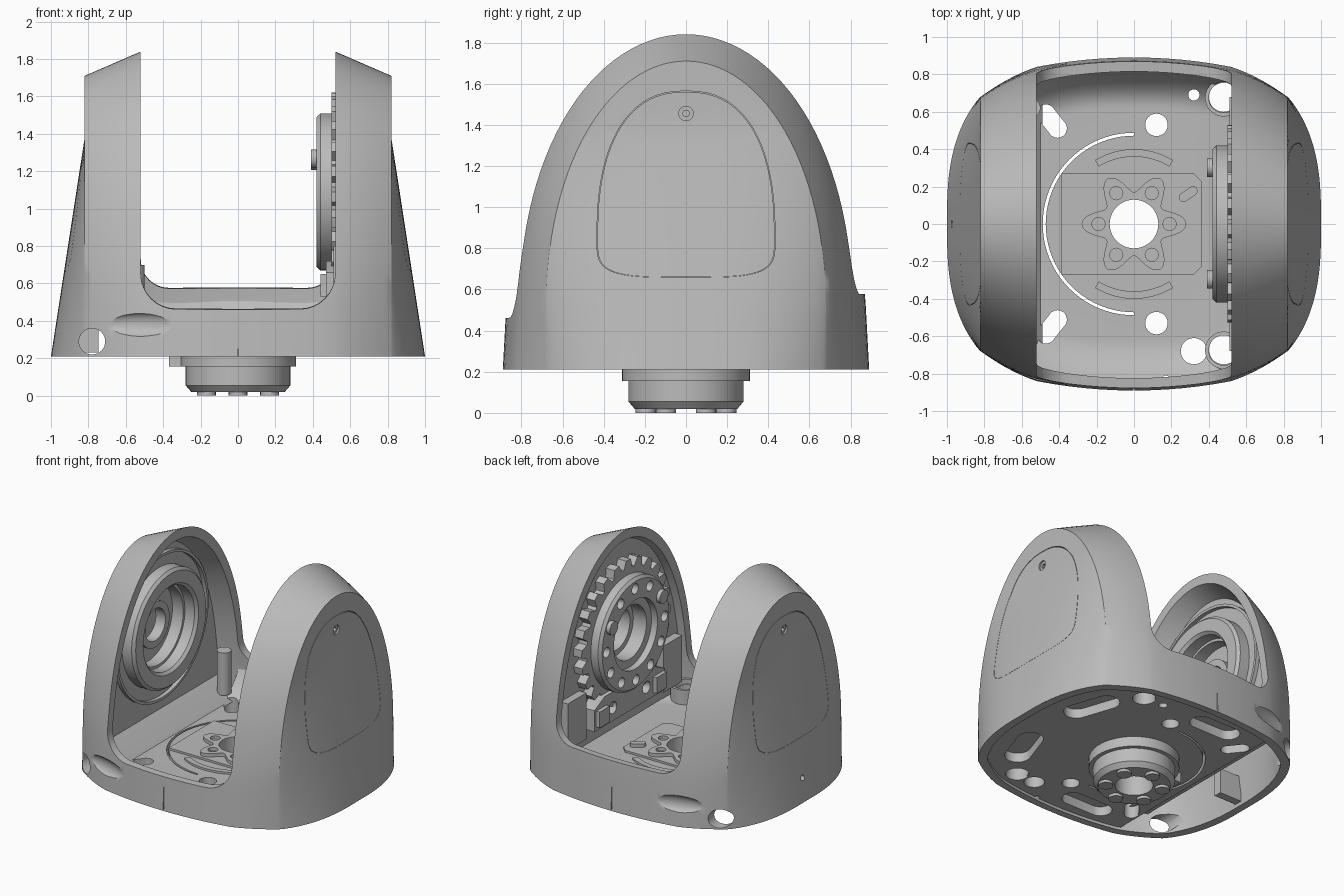
import bpy, bmesh, math
from mathutils import Matrix

if "Cube" in bpy.data.objects:
    bpy.data.objects.remove(bpy.data.objects["Cube"])

grey = bpy.data.materials.new("satin grey")
grey.use_nodes = True
grey.diffuse_color = (0.5, 0.5, 0.5, 1)
grey.node_tree.nodes["Principled BSDF"].inputs["Base Color"].default_value = (0.5, 0.5, 0.5, 1)

N = 2.85                        # squareness of the body plan
BASE, AXLE = 0.21, 1.09         # rim height, height of the tilt axis
INNER, OUTER = 0.52, 0.82       # inner and outer planes of the arms
DRAFT = 0.154                   # lean of the outer sides


# ---------- helpers ----------
def skin(name, loops, wrap=False):
    """Join successive vertex loops into a closed solid."""
    bm = bmesh.new()
    rows = [[bm.verts.new(p) for p in loop] for loop in loops]
    for a, b in zip(rows, rows[1:] + (rows[:1] if wrap else [])):
        for i in range(len(a)):
            j = (i + 1) % len(a)
            bm.faces.new((a[i], a[j], b[j], b[i]))
    if not wrap:
        bm.faces.new(rows[0])
        bm.faces.new(rows[-1])
    bmesh.ops.recalc_face_normals(bm, faces=bm.faces)
    mesh = bpy.data.meshes.new(name)
    bm.to_mesh(mesh)
    bm.free()
    mesh.materials.append(grey)
    obj = bpy.data.objects.new(name, mesh)
    bpy.context.collection.objects.link(obj)
    return obj


def place(u, v, w, axis):
    return {"x": (w, u, v), "y": (u, w, v), "z": (u, v, w)}[axis]


def prism(name, outline, lo, hi, axis="z"):
    return skin(name, [[place(u, v, w, axis) for u, v in outline] for w in (lo, hi)])


def circle(u, v, r, seg=40):
    return [(u + r * math.cos(math.tau * i / seg), v + r * math.sin(math.tau * i / seg)) for i in range(seg)]


def capsule(u, v, r, half, turn):
    pts = []
    for i in range(32):
        t = math.tau * (i + 0.5) / 32
        x, y = r * math.cos(t) + math.copysign(half, math.cos(t)), r * math.sin(t)
        pts.append((u + x * math.cos(turn) - y * math.sin(turn), v + x * math.sin(turn) + y * math.cos(turn)))
    return pts


def rect(u0, u1, v0, v1):
    return [(u0, v0), (u1, v0), (u1, v1), (u0, v1)]


def lathe(name, u, v, profile, axis="z"):
    """Ring from a closed (radius, height) profile."""
    return skin(name, [[place(a, b, w, axis) for a, b in circle(u, v, r, 64)] for r, w in profile], True)


def tube(name, u, v, r0, r1, lo, hi, axis="z"):
    return lathe(name, u, v, [(r0, lo), (r1, lo), (r1, hi), (r0, hi)], axis)


def cut(obj, cutter, mode="DIFFERENCE"):
    mod = obj.modifiers.new("cut", "BOOLEAN")
    mod.object, mod.operation, mod.solver = cutter, mode, "EXACT"
    deps = bpy.context.evaluated_depsgraph_get()
    mesh = bpy.data.meshes.new_from_object(obj.evaluated_get(deps))
    obj.modifiers.clear()
    obj.data = mesh
    bpy.data.objects.remove(cutter)


# ---------- body form: arch sections strung along x ----------
def half_width(x, z):
    f = min(max((x - INNER) / (OUTER - INNER), 0), 1)
    t = min(max((z - 0.5) / (1.34 - 0.13 * f), 0), 1)
    y = 0.81 - 0.07 * f - 0.06 * f * f + 0.03 * (1 - f) * max(0, (0.8 - z) / 0.59)
    y *= max(0, 1 - t ** 2.1) ** 0.5
    if x < INNER:
        y *= 1 + 0.06 * (1 - (x / INNER) ** 2)
    if x > OUTER:
        u = (x - OUTER) / max(1e-6, 1 - DRAFT * (z - BASE) - OUTER)
        y *= max(0, 1 - min(1, u) ** 1.1) ** (1 / N)
    return y


def section(x, inset):
    ax = abs(x)
    if ax > OUTER:
        top = BASE + (1 - ax) / DRAFT
    else:
        top = 1.84 - 0.13 * max(0, (ax - INNER) / (OUTER - INNER))
    narrow = 1 - inset / max(0.2, half_width(ax, BASE))
    side = []
    for k in range(33):
        z = BASE + (top - BASE) * math.sin(math.pi / 2 * k / 32)
        side.append((x * (1 - inset), 0 if k == 32 else narrow * half_width(ax, z), z - inset * 1.2))
    return side + [(px, -py, pz) for px, py, pz in side[-2::-1]]


xs = [INNER * k / 6 for k in range(6)] + [INNER + (OUTER - INNER) * k / 8 for k in range(9)]
xs += [0.8205 + 0.178 * math.sin(math.pi / 2 * k / 26) for k in range(27)]
xs = [-x for x in xs[:0:-1]] + xs


def hull(name, inset):
    return skin(name, [section(x, inset) for x in xs])


# ---------- yoke shell ----------
shell = hull("yoke_shell", 0)
cut(shell, hull("cavity", 0.05))


def slot_loop(y, floor, r):
    arc = [(INNER - r + r * math.sin(k * math.pi / 16), floor + r - r * math.cos(k * math.pi / 16)) for k in range(9)]
    right = arc + [(INNER, 2.2)]
    return [(x, y, z) for x, z in right] + [(-x, y, z) for x, z in reversed(right)]


cut(shell, skin("slot", [slot_loop(-1, 0.453, 0.19), slot_loop(1, 0.587, 0.15)]))


def panel(scale, x):
    loop = []
    for i in range(72):
        c, s = math.cos(math.tau * i / 72), math.sin(math.tau * i / 72)
        n, h = (2.4, 0.71) if s > 0 else (4, 0.19)
        loop.append((x, scale * 0.43 * math.copysign(abs(c) ** (2 / n), c),
                     0.85 + scale * h * math.copysign(abs(s) ** (2 / n), s)))
    return loop


for s in (-1, 1):
    # side cover seam, screw recess and hex socket
    cut(shell, skin("seam", [panel(1, s * 0.7), panel(1.006, s * 0.7), panel(1.006, s * 1.1), panel(1, s * 1.1)], True))
    cut(shell, prism("recess", circle(0, 1.455, 0.035), s * 0.808, s * 0.9, "x"))
    cut(shell, prism("socket", circle(0, 1.455, 0.018, 6), s * 0.79, s * 0.9, "x"))
    # centre seams, cable holes and scooped bolt channels on front and back
    cut(shell, prism("centre_seam", rect(-0.003, 0.003, 0.2, 0.46), s * 0.88, s * 0.95, "y"))
    cut(shell, prism("cable_hole", circle(-0.78, 0.29, 0.07), s * 0.5, s * 0.95, "y"))
    scoop = skin("scoop", [[(0.24 * math.cos(q), s * 0.045 * math.sin(q) * math.cos(p), 0.065 * math.sin(q) * math.sin(p))
                            for p in [math.tau * k / 24 for k in range(24)]]
                           for q in [0.05 + (math.pi - 0.1) * j / 24 for j in range(25)]])
    scoop.data.transform(Matrix.Translation((-0.51, s * 0.848, 0.38)) @ Matrix.Rotation(s * 0.3, 4, "Z"))
    cut(shell, scoop)
cut(shell, prism("side_pin_hole", circle(0, 0.38, 0.02), -1.1, -0.9, "x"))


# ---------- base floor, dished up to the walls and higher at the back ----------
def plan(inset, z, lift):
    loop = []
    for i in range(120):
        c, s = math.cos(math.tau * i / 120), math.sin(math.tau * i / 120)
        y = (0.885 - inset) * math.copysign(abs(s) ** (2 / N), s)
        loop.append(((0.986 - inset) * math.copysign(abs(c) ** (2 / N), c), y, z + lift * (0.1 + 0.06 * (1 + y / 0.885))))
    return loop


levels = [(0.03, 0.23, 0), (0.03, 0.33, 1)]
levels += [(0.045 + 0.22 * k / 10, 0.33, (1 - k / 10) ** 2.2) for k in range(11)]
floor = skin("base_floor", [plan(*level) for level in levels])
cut(floor, prism("arm_well", rect(-1.2, -0.53, -1.2, 1.2), 0.1, 0.8))
cut(floor, prism("bore", circle(0, 0, 0.13), 0.1, 0.5))
arc = [math.pi / 2 + math.pi * k / 40 for k in range(41)]
cut(floor, prism("gap", [(0.488 * math.cos(t), 0.488 * math.sin(t)) for t in arc]
                 + [(0.472 * math.cos(t), 0.472 * math.sin(t)) for t in reversed(arc)], 0.1, 0.6))
holes = [(0.12, 0.53, 0.06), (0.12, -0.53, 0.06), (0.32, -0.68, 0.07), (0.48, 0.68, 0.08),
         (0.48, -0.67, 0.08), (0.32, 0.69, 0.03), (0.17, -0.83, 0.02)]
for x, y, r in holes:
    cut(floor, prism("hole", circle(x, y, r), 0.1, 0.6))
for s in (-1, 1):
    cut(floor, prism("oval_hole", capsule(-0.44, s * 0.55, 0.05, 0.05, -s * 0.9), 0.1, 0.6))
    cut(floor, prism("under_pocket", capsule(0.68, s * 0.36, 0.09, 0.12, s * 1.9), 0.1, 0.3))
    cut(floor, prism("under_pocket", capsule(-0.15, s * 0.68, 0.08, 0.12, 0), 0.1, 0.3))
    # curved ribs on the floor
    rib = [math.pi / 2 + 0.55 * (k / 10 - 1) for k in range(21)]
    prism("floor_rib", [(0.4 * math.cos(t), s * 0.4 * math.sin(t)) for t in rib]
          + [(0.36 * math.cos(t), s * 0.36 * math.sin(t)) for t in reversed(rib)], 0.32, 0.345)
# sloping sheet that closes the floor against the right arm, and a rib below it
prism("well_cover", [(-0.49, 0.32), (-0.53, 0.32), (-0.70, 0.44), (-0.70, 0.49), (-0.53, 0.36)], -0.72, 0.72, "y")
prism("well_rib", rect(-0.93, -0.745, -0.03, 0.03), 0.23, 0.42)

# ---------- hub plate, lobed flange and underside hub ----------
plate = prism("hub_plate", [(-0.39, -0.27), (0.32, -0.27), (0.36, -0.23), (0.36, 0.23), (0.32, 0.27), (-0.39, 0.27)], 0.3, 0.345)
petals = []
for i in range(120):
    t = math.tau * i / 120
    r = 0.225 + 0.055 * math.cos(6 * t)
    petals.append((r * math.cos(t), r * math.sin(t)))
flange = prism("lobed_flange", petals, 0.32, 0.37)
for part in (plate, flange):
    cut(part, prism("bore", circle(0, 0, 0.13), 0.1, 0.5))
for k in range(6):
    t = k * math.pi / 3
    cut(flange, prism("bolt_hole", circle(0.19 * math.cos(t), 0.19 * math.sin(t), 0.035, 20), 0.335, 0.5))
    t += math.pi / 6
    prism("hub_bolt", circle(0.195 * math.cos(t), 0.195 * math.sin(t), 0.05, 20), 0, 0.04)
prism("sensor_block", capsule(0.29, 0.16, 0.025, 0.03, 0.6), 0.34, 0.37)
tube("hub_collar", 0, 0, 0.13, 0.31, 0.155, 0.32)
prism("hub_key", rect(-0.37, -0.25, -0.06, 0.06), 0.155, 0.24)
lathe("lower_hub", 0, 0, [(0.13, 0.02), (0.25, 0.02), (0.28, 0.055), (0.28, 0.16), (0.13, 0.16)])

# ---------- arm partitions ----------
for s, x0, x1 in ((-1, -0.70, -0.66), (1, 0.57, 0.62)):
    web = hull("arm_partition", 0.03)
    cut(web, prism("slab", rect(-1, 1, 0.36, 2), x0, x1, "x"), "INTERSECT")
    cut(web, prism("opening", circle(0, AXLE, 0.3, 64), 0.4 * s, s, "x"))

# ---------- idle bearing in the right arm ----------
lathe("idle_bearing", 0, AXLE, [(0.31, -0.68), (0.44, -0.68), (0.44, -0.58), (0.42, -0.56), (0.33, -0.56), (0.31, -0.58)], "x")
tube("bearing_seat", 0, AXLE, 0.53, 0.55, -0.67, -0.63, "x")
tube("bearing_cup", 0, AXLE, 0.29, 0.32, -0.77, -0.66, "x")
tube("cup_back", 0, AXLE, 0.12, 0.31, -0.77, -0.75, "x")
tube("cup_boss", 0, AXLE, 0.12, 0.17, -0.76, -0.69, "x")
prism("guide_post", circle(-0.55, 0.62, 0.05), 0.38, 0.7)

# ---------- drive unit in the left arm ----------
teeth = []
for i in range(120):
    t, r = math.tau * i / 120, 0.53 if i % 5 < 3 else 0.47
    teeth.append((r * math.cos(t), AXLE + r * math.sin(t)))
gear = prism("toothed_plate", teeth, 0.50, 0.59, "x")
cut(gear, prism("gear_bore", circle(0, AXLE, 0.2, 64), 0.3, 0.9, "x"))
drive = lathe("drive_ring", 0, AXLE, [(0.26, 0.42), (0.40, 0.42), (0.42, 0.44), (0.42, 0.52), (0.2, 0.52), (0.2, 0.47), (0.26, 0.47)], "x")
tube("drive_drum", 0, AXLE, 0.16, 0.30, 0.58, 0.76, "x")
prism("drive_back", circle(0, AXLE, 0.28), 0.74, 0.77, "x")
for k in range(12):
    t = math.tau * (k + 0.97) / 12
    y, z = 0.345 * math.cos(t), AXLE + 0.345 * math.sin(t)
    if k in (0, 4):
        prism("drive_bolt", circle(y, z, 0.05, 24), 0.39, 0.43, "x")
    else:
        cut(drive, prism("drive_hole", circle(y, z, 0.038, 20), 0.3, 0.5, "x"))

# mounting bracket under the drive unit
bracket = prism("drive_bracket", [(-0.42, 0.5), (0.42, 0.5), (0.42, 0.66), (0.3, 0.72), (-0.3, 0.72), (-0.42, 0.66)], 0.47, 0.59, "x")
for s in (-1, 1):
    cut(bracket, prism("bracket_hole", circle(s * 0.2, 0.6, 0.045, 24), 0.3, 0.56, "x"))
    prism("bracket_foot", rect(0.44, 0.58, *sorted((s * 0.28, s * 0.4))), 0.53, 0.65)
    prism("side_block", rect(0.51, 0.59, *sorted((s * 0.46, s * 0.68))), 0.45, 0.8)
    tube("corner_sleeve", 0.48, s * 0.675, 0.08, 0.1, 0.24, 0.44)

# ---------- smooth shading with crisp edges ----------
for obj in bpy.context.scene.objects:
    if obj.type == "MESH" and grey.name in obj.data.materials:
        obj.data.shade_smooth()
        obj.data.set_sharp_from_angle(angle=math.radians(32))
